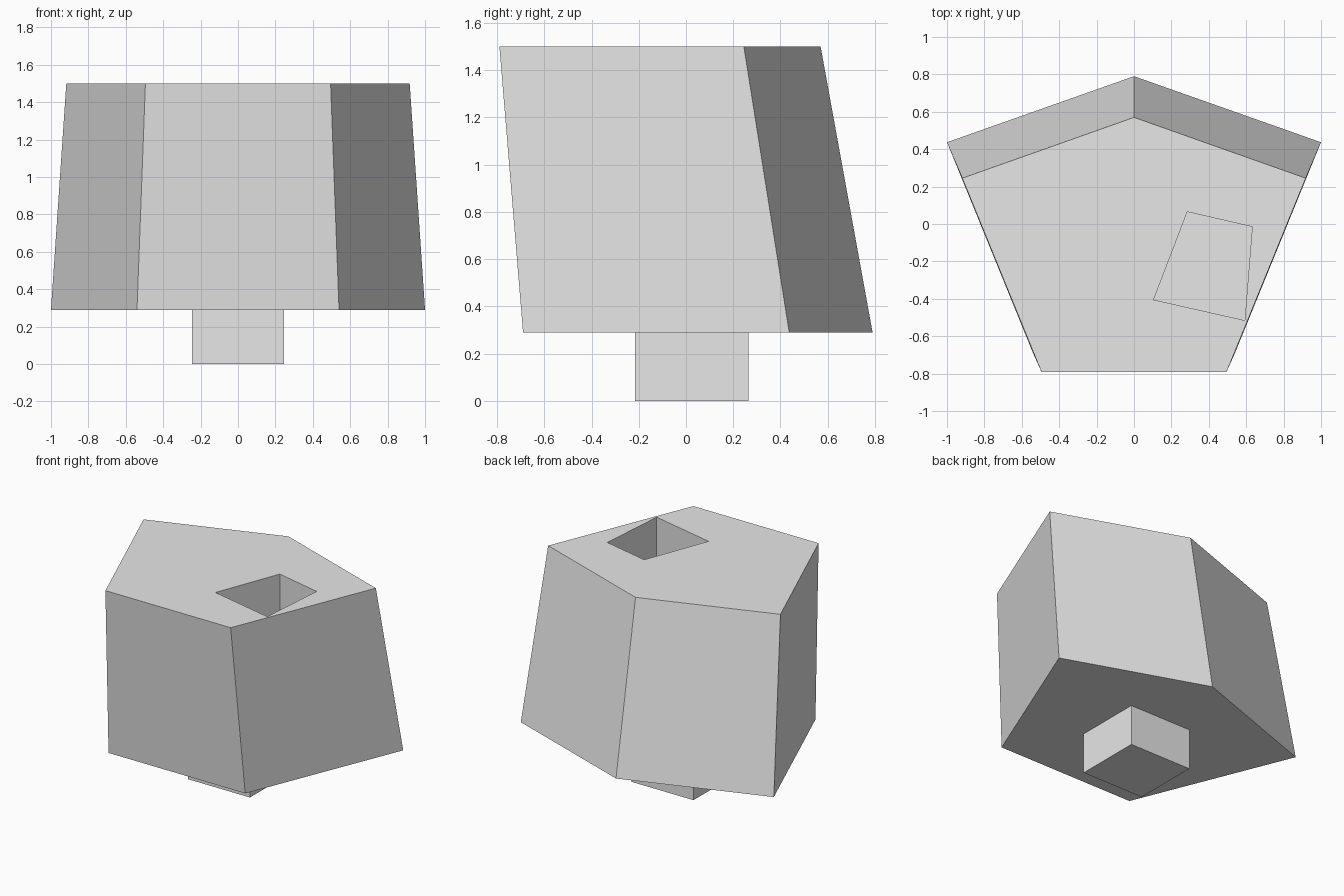
import bpy
import bmesh

cube = bpy.data.objects.get("Cube")
if cube:
    bpy.data.objects.remove(cube, do_unlink=True)

grey = bpy.data.materials.new("plain_grey")
grey.use_nodes = True
colour = (0.8, 0.8, 0.8, 1)
grey.diffuse_color = colour
grey.node_tree.nodes["Principled BSDF"].inputs["Base Color"].default_value = colour


def loft(name, lower, upper, z0, z1):
    """Flat-sided solid between two matching outlines."""
    bm = bmesh.new()
    low = [bm.verts.new((x, y, z0)) for x, y in lower]
    high = [bm.verts.new((x, y, z1)) for x, y in upper]
    bm.faces.new(low[::-1])
    bm.faces.new(high)
    for i in range(len(low)):
        j = (i + 1) % len(low)
        bm.faces.new((low[i], low[j], high[j], high[i]))
    bmesh.ops.recalc_face_normals(bm, faces=bm.faces)
    mesh = bpy.data.meshes.new(name)
    bm.to_mesh(mesh)
    bm.free()
    mesh.materials.append(grey)
    obj = bpy.data.objects.new(name, mesh)
    bpy.context.collection.objects.link(obj)
    return obj


def pentagon(back_y, side, front):
    """Symmetric outline: back point, two sides, two front corners."""
    (sx, sy), (fx, fy) = side, front
    return [(0, back_y), (-sx, sy), (-fx, fy), (fx, fy), (sx, sy)]


# Tapered five-sided body, leaning forward
BASE, TOP = 0.29, 1.5
body = loft("body",
            pentagon(0.79, (1.0, 0.437), (0.54, -0.69)),
            pentagon(0.57, (0.918, 0.245), (0.495, -0.79)),
            BASE, TOP)

# Skewed four-sided socket sunk into the top
outline = [(0.285, 0.065), (0.105, -0.405), (0.592, -0.515), (0.632, -0.015)]
cutter = loft("socket_cutter", outline, outline, 0.9, TOP + 0.2)
cutter.hide_render = True
cut = body.modifiers.new("socket", "BOOLEAN")
cut.operation = "DIFFERENCE"
cut.solver = "EXACT"
cut.object = cutter
bpy.context.view_layer.objects.active = body
bpy.ops.object.modifier_apply(modifier=cut.name)
bpy.data.objects.remove(cutter, do_unlink=True)

# Square peg below
square = [(-0.245, -0.215), (0.245, -0.215), (0.245, 0.265), (-0.245, 0.265)]
loft("bottom_peg", square, square, 0, BASE)
